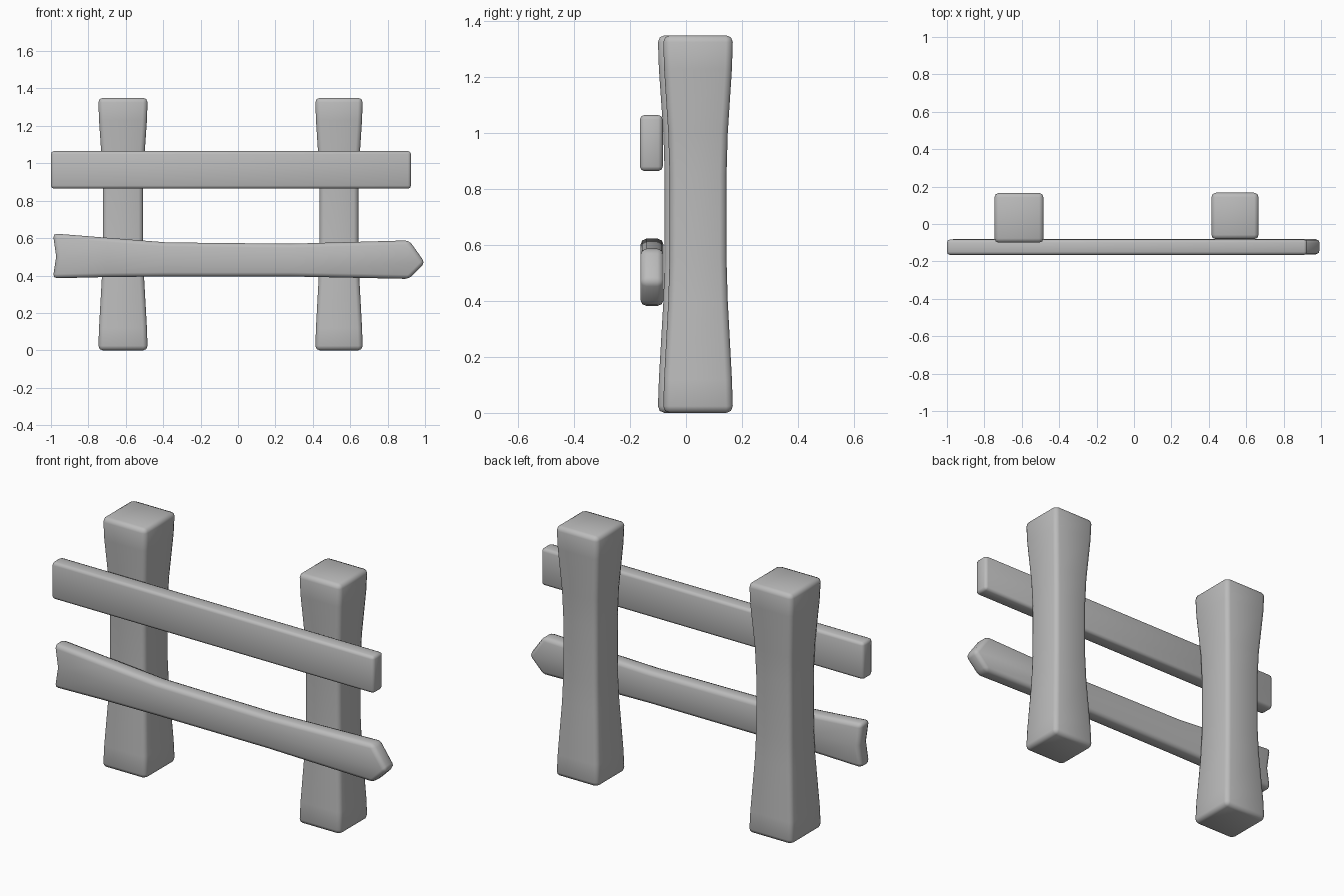
import bpy, bmesh

# Remove the default object
cube = bpy.data.objects.get("Cube")
if cube:
    bpy.data.objects.remove(cube, do_unlink=True)

# One plain grey
grey = bpy.data.materials.new("plain grey")
grey.use_nodes = True
colour = (0.5, 0.5, 0.5, 1)
grey.diffuse_color = colour
grey.node_tree.nodes["Principled BSDF"].inputs["Base Color"].default_value = colour


def loft(name, rings, bevel):
    """Skin even-sided rings, cap them with quads, soften the edges."""
    bm = bmesh.new()
    loops = [[bm.verts.new(p) for p in ring] for ring in rings]
    n = len(loops[0])
    for a, b in zip(loops, loops[1:]):
        for i in range(n):
            j = (i + 1) % n
            bm.faces.new((a[i], a[j], b[j], b[i]))
    for end in (loops[0], loops[-1]):
        for i in range(n // 2 - 1):
            bm.faces.new((end[i], end[i + 1], end[n - 2 - i], end[n - 1 - i]))
    bmesh.ops.recalc_face_normals(bm, faces=bm.faces)
    mesh = bpy.data.meshes.new(name)
    bm.to_mesh(mesh)
    bm.free()
    mesh.materials.append(grey)
    obj = bpy.data.objects.new(name, mesh)
    bpy.context.collection.objects.link(obj)
    mod = obj.modifiers.new("soft edges", "BEVEL")
    mod.width = bevel
    mod.segments = 2
    mod.limit_method = "ANGLE"
    mod.angle_limit = 0.6
    mesh.shade_smooth()
    return obj


def post(name, x, y, half_x, half_y):
    """Square post, waisted in the middle."""
    rings = []
    for z, k in ((0, 1), (0.12, 0.97), (0.4, 0.85), (0.55, 0.815),
                 (0.85, 0.815), (1.0, 0.85), (1.23, 0.97), (1.35, 1)):
        hx, hy = half_x * k, half_y * k
        rings.append([(x + sx * hx, y + sy * hy, z)
                      for sx, sy in ((-1, -1), (1, -1), (1, 1), (-1, 1))])
    return loft(name, rings, 0.024)


def rail(name, sections, front, back, bevel):
    """Board along x; each section is x, low z, high z, x shift of mid row."""
    rings = []
    for x, low, high, shift in sections:
        side = [(x, low), (x + shift, (low + high) / 2 - abs(shift) * 0.2), (x, high)]
        rings.append([(px, front, z) for px, z in side]
                     + [(px, back, z) for px, z in reversed(side)])
    return loft(name, rings, bevel)


# Posts
post("right_post", -0.615, 0.033, 0.132, 0.134)
post("left_post", 0.54, 0.043, 0.127, 0.125)

# Straight upper rail
rail("upper_rail", [(-1, 0.865, 1.065, 0), (0.925, 0.865, 1.065, 0)],
     -0.165, -0.083, 0.016)

# Lower rail with a notched end and a pointed end
rail("lower_rail", [(-0.99, 0.385, 0.625, 0.018), (-0.7, 0.392, 0.602, 0),
                    (-0.38, 0.395, 0.577, 0), (0.28, 0.395, 0.57, 0),
                    (0.915, 0.382, 0.588, 0.085)],
     -0.163, -0.08, 0.022)
